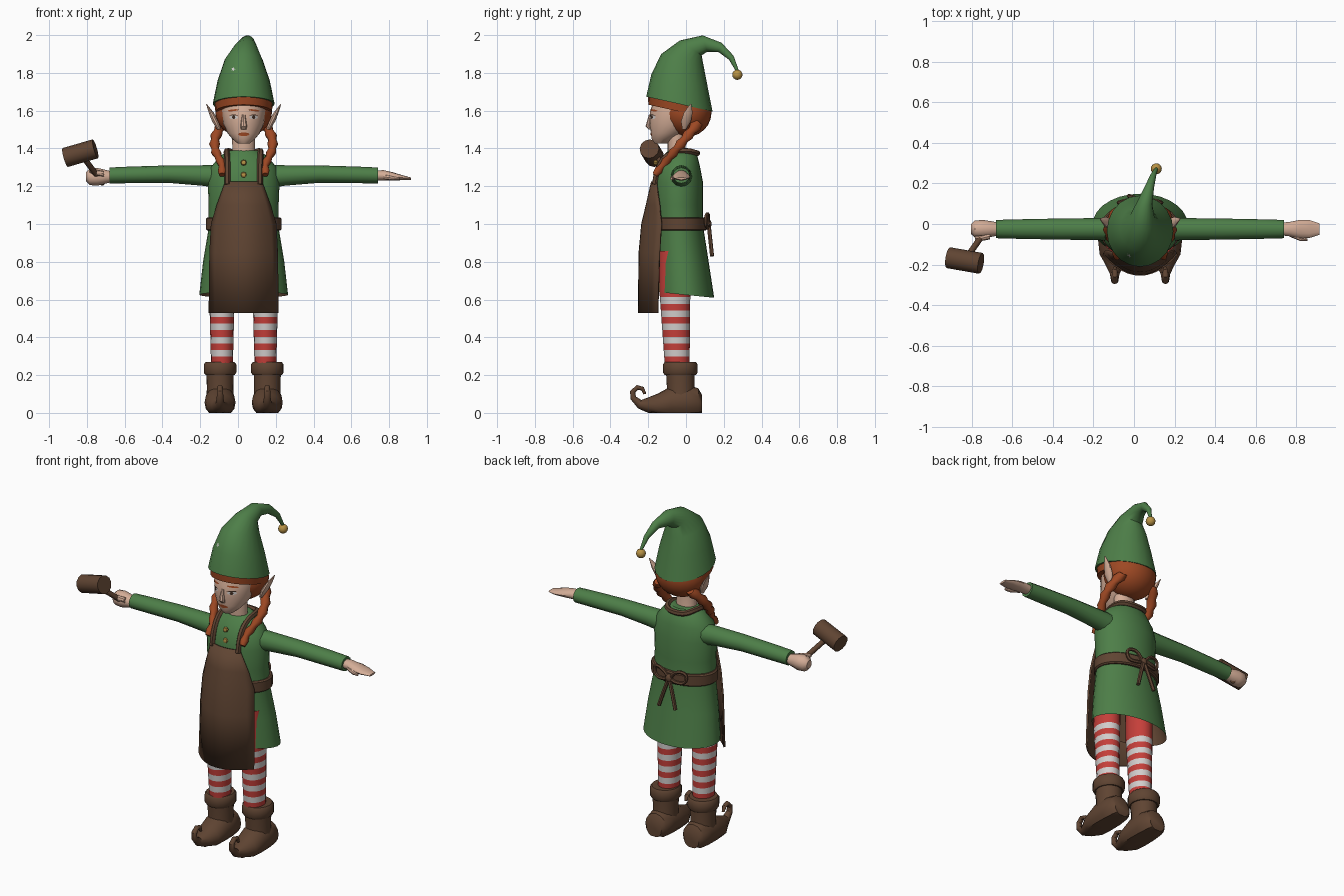
import bpy, bmesh, math
from mathutils import Vector, Matrix
from mathutils.bvhtree import BVHTree

if "Cube" in bpy.data.objects:
    bpy.data.objects.remove(bpy.data.objects["Cube"], do_unlink=True)

C = 0.03  # middle of the body; the hammer shifts the whole figure
made = []


def material(name, *rgb):
    m = bpy.data.materials.new(name)
    m.use_nodes = True
    m.diffuse_color = (*rgb, 1)
    m.node_tree.nodes["Principled BSDF"].inputs["Base Color"].default_value = (*rgb, 1)
    return m


green = material("green cloth", .075, .21, .065)
brown = material("brown leather", .115, .058, .032)
skin = material("skin", .66, .42, .31)
hair_col = material("ginger hair", .34, .065, .017)
red = material("stocking red", .56, .05, .042)
white = material("stocking white", .64, .61, .60)
gold = material("brass", .48, .29, .06)
dark = material("dark eye", .05, .025, .015)


def finish(name, bm, *mats):
    bmesh.ops.recalc_face_normals(bm, faces=bm.faces)
    mesh = bpy.data.meshes.new(name)
    bm.to_mesh(mesh)
    bm.free()
    for m in mats:
        mesh.materials.append(m)
    ob = bpy.data.objects.new(name, mesh)
    bpy.context.collection.objects.link(ob)
    made.append(ob)
    return ob


def loft(name, sections, *mats, n=16, turn=Matrix.Identity(3), rule=None, floor=None):
    """Skin elliptical rings (x, y, z, half width, half depth, tilt about x)."""
    bm = bmesh.new()
    rings = []
    for x, y, z, a, b, *tilt in sections:
        rot = turn @ Matrix.Rotation(tilt[0] if tilt else 0, 3, 'X')
        ring = []
        for i in range(n):
            t = 2 * math.pi * i / n
            p = Vector((x, y, z)) + rot @ Vector((a * math.cos(t), b * math.sin(t), 0))
            if floor is not None:
                p.z = max(p.z, floor)
            ring.append(bm.verts.new(p))
        rings.append(ring)
    for k in range(len(rings) - 1):
        r, q = rings[k], rings[k + 1]
        for i in range(n):
            j = (i + 1) % n
            f = bm.faces.new((r[i], r[j], q[j], q[i]))
            f.material_index = rule(k) if rule else 0
    bm.faces.new(rings[0]).material_index = rule(0) if rule else 0
    bm.faces.new(rings[-1])
    return finish(name, bm, *mats)


def ball(name, centre, size, mat, seg=16):
    bm = bmesh.new()
    bmesh.ops.create_uvsphere(bm, u_segments=seg, v_segments=seg // 2, radius=1)
    bmesh.ops.transform(bm, matrix=Matrix.Translation(centre) @ Matrix.Diagonal((*size, 1)), verts=bm.verts)
    return finish(name, bm, mat)


def cord(name, points, radius, mat, closed=False):
    """A smooth strap of round section through the points."""
    cu = bpy.data.curves.new(name, 'CURVE')
    cu.dimensions = '3D'
    cu.bevel_depth, cu.bevel_resolution, cu.resolution_u = radius, 1, 5
    cu.use_fill_caps = True
    sp = cu.splines.new('NURBS')
    sp.points.add(len(points) - 1)
    for p, co in zip(sp.points, points):
        p.co = (co[0] + C, co[1], co[2], 1)
    sp.order_u, sp.use_endpoint_u, sp.use_cyclic_u = 3, not closed, closed
    ob = bpy.data.objects.new(name, cu)
    bpy.context.collection.objects.link(ob)
    cu.materials.append(mat)
    bpy.ops.object.select_all(action='DESELECT')
    ob.select_set(True)
    bpy.context.view_layer.objects.active = ob
    bpy.ops.object.convert(target='MESH')
    made.append(bpy.context.view_layer.objects.active)


def decal(name, target, x, z, w, h, mat, n=10, star=1, lift=.003, lean=0):
    """A thin patch pressed onto the front of the target."""
    me = target.data
    tree = BVHTree.FromPolygons([v.co for v in me.vertices], [p.vertices[:] for p in me.polygons])
    bm = bmesh.new()
    rim = []
    for i in range(n + 1):
        t = 2 * math.pi * i / n
        k = 0 if i == n else (star if i % 2 else 1)
        px = x + k * w * math.cos(t)
        hit = tree.ray_cast(Vector((px, -1, z + k * h * math.sin(t) + lean * (px - x))), Vector((0, 1, 0)))
        rim.append(bm.verts.new(hit[0] - Vector((0, lift, 0))))
    for i in range(n):
        bm.faces.new((rim[i], rim[(i + 1) % n], rim[n]))
    return finish(name, bm, mat)


# Hat with drooping tail and bell
hat = loft("hat", [
    (C, -.035, 1.635, .164, .18, -.22), (C, -.035, 1.76, .138, .152, -.2),
    (C, -.02, 1.87, .1, .116, -.25), (C + .01, .025, 1.932, .062, .07, -.6),
    (C + .02, .1, 1.955, .04, .045, -1.3), (C + .045, .18, 1.935, .024, .026, -1.9),
    (C + .065, .24, 1.88, .015, .016, -2.4), (C + .08, .272, 1.81, .008, .008, -2.9)], green, n=20)
ball("hat_bell", (C + .08, .272, 1.79), (.027, .027, .027), gold)
decal("hat_star", hat, -.025, 1.82, .014, .014, white, star=.35)

# Head, neck, nose
head = loft("head", [
    (C, -.13, 1.425, .03, .035), (C, -.12, 1.45, .06, .062), (C, -.095, 1.48, .085, .09),
    (C, -.07, 1.53, .108, .124), (C, -.055, 1.6, .118, .135), (C, -.04, 1.68, .11, .12)], skin, n=24)
loft("neck", [(C, -.04, 1.33, .068, .055), (C, -.05, 1.4, .06, .048), (C, -.05, 1.5, .062, .05)], skin)
loft("nose", [(C, -.188, 1.5, .014, .01), (C, -.196, 1.517, .018, .018), (C, -.19, 1.58, .008, .006)], skin, n=8)

# Painted face
decal("lips", head, C, 1.475, .03, .010, hair_col)
for side, s in (("left", 1), ("right", -1)):
    decal(side + "_eye", head, C + s * .053, 1.565, .023, .010, white)
    decal(side + "_iris", head, C + s * .053, 1.565, .009, .009, dark, lift=.005)
    decal(side + "_eyelid", head, C + s * .053, 1.576, .024, .003, dark, lift=.005)
    decal(side + "_brow", head, C + s * .055, 1.602, .03, .005, hair_col, lean=-.1 * s)

# Hair, braids and ears
ball("hair", (C, 0, 1.59), (.15, .135, .13), hair_col, 24)
loft("hair_fringe", [(C, -.035, 1.595, .15, .168, -.22), (C, -.035, 1.66, .155, .172, -.22)], hair_col, n=24)
for side, s in (("left", 1), ("right", -1)):
    braid = []
    for i in range(13):
        t = i / 12
        r = (.034 if i % 2 else .024) * (1 - .35 * t)
        x = .105 + .045 * math.sin(math.pi * min(1, t * 1.25)) + .01 * t
        braid.append((C + s * x, .07 - .235 * t, 1.54 - .28 * t, r, r, 2.45))
    loft(side + "_braid", braid, hair_col, n=10)
    loft(side + "_ear", [
        (C + s * .13, -.01, 1.5, .01, .01), (C + s * .15, 0, 1.545, .018, .028),
        (C + s * .172, .012, 1.59, .013, .024), (C + s * .197, .025, 1.635, .002, .003)], skin, n=10)

# Tunic: the first band is the lining turned up inside the hem
loft("tunic", [
    (C, -.02, .85, .18, .11), (C, -.005, .625, .235, .155, -.1), (C, -.02, .8, .215, .14),
    (C, -.035, .98, .185, .127), (C, -.04, 1.1, .185, .13), (C, -.04, 1.22, .19, .13),
    (C, -.04, 1.3, .175, .115), (C, -.03, 1.36, .125, .09), (C, -.03, 1.39, .075, .065)],
    green, brown, n=28, rule=lambda k: int(k == 0))
for z in (1.325, 1.26):
    ball("tunic_button", (C, -.16, z), (.016, .014, .016), gold, 8)

# Belt and bow at the back
loft("belt", [(C, -.03, .965, .192, .135), (C, -.03, .972, .2, .142),
              (C, -.03, 1.028, .2, .142), (C, -.03, 1.035, .192, .135)], brown, n=28)
ball("bow_knot", (C, .118, 1.0), (.022, .018, .025), brown, 10)
for side, s in (("left", 1), ("right", -1)):
    cord(side + "_bow_loop", [(0, .115, 1.0), (s * .05, .12, 1.055), (s * .11, .105, 1.05),
                              (s * .1, .105, .985), (s * .04, .12, .985)], .01, brown, True)
    cord(side + "_bow_tail", [(0, .12, 1.0), (s * .02, .125, .95), (s * .055, .138, .83)], .011, brown)

# Apron sheet and neck strap
bm = bmesh.new()
rows = []
for z, w, front, edge in ((1.225, .095, -.18, -.158), (1.1, .14, -.208, -.14), (1.0, .17, -.232, -.13),
                          (.85, .178, -.246, -.14), (.53, .182, -.25, -.15)):
    us = [i / 6 - 1 for i in range(13)]
    rows.append([bm.verts.new((C + w * u, front + (edge - front) * u * u, z)) for u in us])
for r, q in zip(rows, rows[1:]):
    for i in range(12):
        bm.faces.new((r[i], r[i + 1], q[i + 1], q[i]))
apron = finish("apron", bm, brown)
solid = apron.modifiers.new("thickness", 'SOLIDIFY')
solid.thickness, solid.offset = .01, 0
strap = [(.086, -.165, 1.21), (.085, -.155, 1.3), (.09, -.09, 1.38), (.09, .01, 1.39)]
cord("apron_neck_strap", strap + [(.05, .06, 1.375), (-.05, .06, 1.375)]
     + [(-x, y, z) for x, y, z in reversed(strap)], .016, brown)

# Arms and hands
ALONG_X = Matrix.Rotation(math.pi / 2, 3, 'Y')
for side, s in (("left", 1), ("right", -1)):
    loft(side + "_sleeve", [(C + s * x, -.025, z, a, b) for x, z, a, b in (
        (.12, 1.25, .062, .058), (.22, 1.257, .054, .054), (.4, 1.264, .046, .052),
        (.6, 1.26, .044, .048), (.71, 1.257, .042, .045))], green, n=12, turn=ALONG_X)
open_hand = ((.69, 1.257, .026, .03), (.74, 1.257, .028, .036), (.79, 1.252, .022, .046),
             (.835, 1.246, .014, .044), (.885, 1.24, .006, .028))
loft("left_hand", [(C + x, -.025, z, a, b) for x, z, a, b in open_hand], skin, n=12, turn=ALONG_X)
loft("left_thumb", [(C + .74, -.05, 1.25, .014, .014), (C + .79, -.072, 1.243, .012, .012),
                    (C + .825, -.078, 1.24, .006, .006)], skin, n=8, turn=ALONG_X)
fist = ((.69, .026, .03), (.73, .036, .038), (.775, .047, .045), (.815, .044, .042), (.834, .024, .024))
loft("right_fist", [(C - x, -.025, 1.25, a, b) for x, a, b in fist], skin, n=12, turn=ALONG_X)
loft("right_thumb", [(C - .74, -.06, 1.265, .016, .016), (C - .79, -.072, 1.275, .015, .013),
                     (C - .815, -.068, 1.28, .008, .008)], skin, n=8, turn=ALONG_X)


def rod(name, p, q, r, mat):
    p, q = Vector(p), Vector(q)
    loft(name, [(*p, r, r), (*q, r, r)], mat, n=12, turn=(q - p).to_track_quat('Z', 'Y').to_matrix())


# Mallet
rod("mallet_handle", (-.715, -.01, 1.215), (-.835, -.18, 1.375), .015, brown)
rod("mallet_head", (-.915, -.166, 1.352), (-.755, -.194, 1.398), .052, brown)

# Legs and boots
BAND = .035
for side, s in (("left", 1), ("right", -1)):
    x = C + s * .115
    leg = []
    for k in range(18):
        t = min(1, k / 11)
        leg.append((x, -.047 - .012 * t, .2625 + k * BAND, .058 + .01 * t, .066 + .016 * t))
    loft(side + "_stocking", leg, red, white, rule=lambda k: k % 2 if k < 11 else 0)
    x = C + s * .125
    loft(side + "_boot_shaft", [(x, -.025, .06, .073, .078), (x, -.028, .13, .07, .073),
                                (x, -.03, .22, .072, .076)], brown)
    loft(side + "_boot_cuff", [(x, -.03, .2, .077, .083), (x, -.03, .213, .086, .091),
                               (x, -.03, .257, .086, .091), (x, -.03, .27, .076, .082)], brown)
    Q = math.pi / 2
    loft(side + "_boot_foot", [(x, y, z, a, b, t) for y, z, a, b, t in (
        (.085, .045, .05, .05, Q), (.065, .055, .07, .075, Q), (0, .06, .08, .09, Q),
        (-.08, .055, .082, .085, Q), (-.15, .04, .074, .062, Q), (-.2, .04, .046, .042, Q),
        (-.245, .046, .024, .024, 1.2), (-.28, .08, .018, .016, .4), (-.282, .112, .016, .014, -.3),
        (-.257, .135, .015, .013, -1.3), (-.23, .128, .013, .011, -2.2), (-.218, .1, .008, .008, -2.9))],
        brown, floor=0)

# Soft shading with crisp edges
bpy.ops.object.select_all(action='DESELECT')
for ob in made:
    ob.select_set(True)
bpy.context.view_layer.objects.active = made[0]
bpy.ops.object.shade_smooth_by_angle(angle=math.radians(40))
